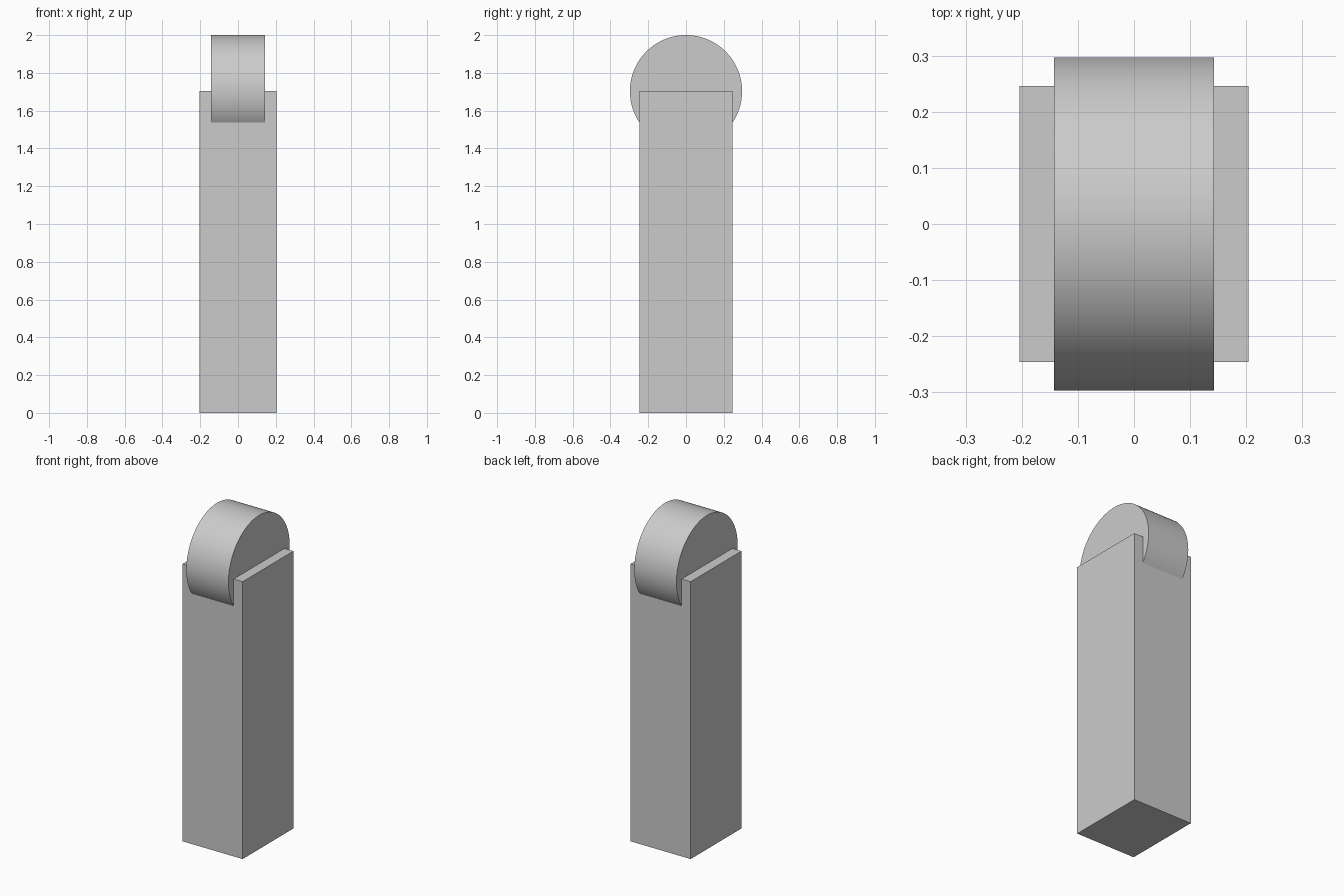
import bpy
import math

default = bpy.data.objects.get("Cube")
if default:
    bpy.data.objects.remove(default, do_unlink=True)

# Single grey material
grey = bpy.data.materials.new("light_grey")
grey.use_nodes = True
colour = (0.6, 0.6, 0.6, 1)
grey.diffuse_color = colour
grey.node_tree.nodes["Principled BSDF"].inputs["Base Color"].default_value = colour

HALF_X, HALF_Y, POST_TOP = 0.204, 0.246, 1.703
RADIUS, ROLLER_WIDTH = 0.297, 0.286

# Rectangular post
bpy.ops.mesh.primitive_cube_add(size=1, location=(0, 0, POST_TOP / 2))
post = bpy.context.object
post.name = "post"
post.scale = (HALF_X * 2, HALF_Y * 2, POST_TOP)
bpy.ops.object.transform_apply(location=False, rotation=False, scale=True)
post.data.materials.append(grey)

# Roller set into the top of the post, axis across x
bpy.ops.mesh.primitive_cylinder_add(
    vertices=96, radius=RADIUS, depth=ROLLER_WIDTH,
    location=(0, 0, POST_TOP), rotation=(0, math.pi / 2, 0))
roller = bpy.context.object
roller.name = "roller"
roller.data.materials.append(grey)
bpy.ops.object.shade_smooth_by_angle(angle=math.radians(30))
